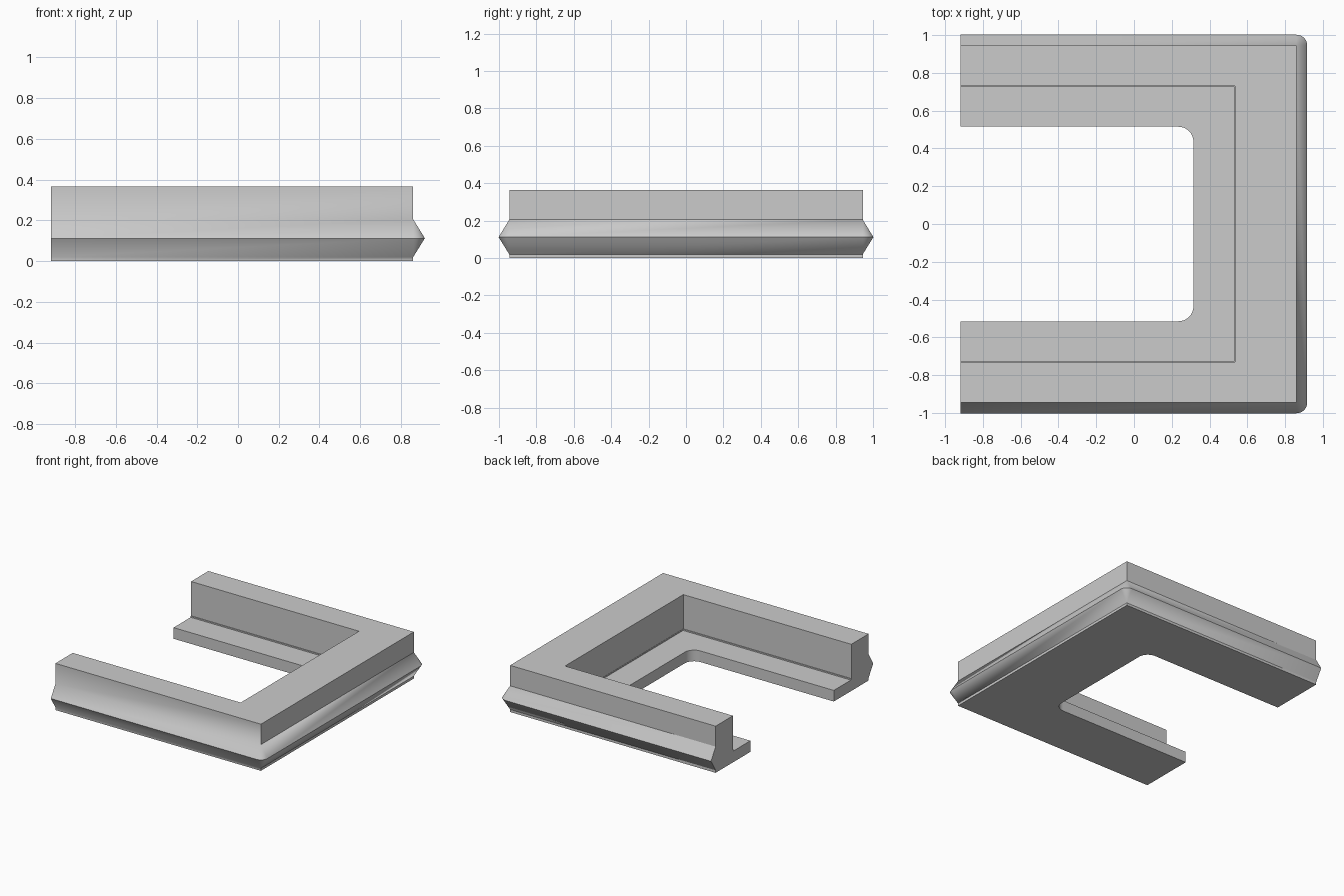
import bpy, bmesh, math

cube = bpy.data.objects.get("Cube")
if cube:
    bpy.data.objects.remove(cube, do_unlink=True)

grey = bpy.data.materials.new("plain_grey")
grey.use_nodes = True
colour = (0.6, 0.6, 0.6, 1)
grey.diffuse_color = colour
grey.node_tree.nodes["Principled BSDF"].inputs["Base Color"].default_value = colour

END_X = -0.918
STEPS = 8


def u_path(cx, cy, r):
    """U-shaped plan path open towards -x, with corner arcs of radius r."""
    arc = [math.pi / 2 * (i / STEPS - 1) for i in range(STEPS + 1)]
    half = [(END_X, -cy - r)]
    half += [(cx + r * math.cos(a), -cy + r * math.sin(a)) for a in arc]
    return half + [(x, -y) for x, y in reversed(half)]


# Cross-section rings: corner centre x, corner centre y, corner radius, height
WALL_X, WALL_Y, RIDGE = 0.86, 0.945, 0.057
rings = [
    (WALL_X, WALL_Y, 0, 0),
    (WALL_X, WALL_Y, 0, 0.02),
    (WALL_X, WALL_Y, RIDGE, 0.112),      # pointed outer ridge
    (WALL_X, WALL_Y, 0, 0.205),
    (WALL_X, WALL_Y, 0, 0.365),          # top of the wall
    (0.535, 0.731, 0, 0.365),
    (0.535, 0.731, 0, 0.097),            # small lip at the wall foot
    (0.533, 0.726, 0, 0.097),
    (0.533, 0.726, 0, 0.087),
    (0.235, 0.435, 0.08, 0.087),         # inner ledge
    (0.235, 0.435, 0.08, 0),
]

# Loft the rings around the section and cap both ends
bm = bmesh.new()
loops = [[bm.verts.new((x, y, z)) for x, y in u_path(cx, cy, r)]
         for cx, cy, r, z in rings]
for a, b in zip(loops, loops[1:] + loops[:1]):
    for i in range(len(a) - 1):
        bm.faces.new((a[i], a[i + 1], b[i + 1], b[i]))
for end in (0, -1):
    bm.faces.new([loop[end] for loop in loops])
bmesh.ops.remove_doubles(bm, verts=bm.verts, dist=0.0005)
bmesh.ops.recalc_face_normals(bm, faces=bm.faces)

mesh = bpy.data.meshes.new("u_shaped_frame")
bm.to_mesh(mesh)
bm.free()
mesh.materials.append(grey)
frame = bpy.data.objects.new("u_shaped_frame", mesh)
bpy.context.collection.objects.link(frame)

bpy.context.view_layer.objects.active = frame
frame.select_set(True)
bpy.ops.object.shade_smooth_by_angle(angle=math.radians(30))

# Blend the front wall softly into its ridge
for edge in mesh.edges:
    ends = [mesh.vertices[i].co for i in edge.vertices]
    if all(abs(v.y + WALL_Y) < 0.001 and 0.01 < v.z < 0.3 for v in ends):
        if abs(ends[0].z - ends[1].z) < 0.001:
            edge.use_edge_sharp = False
